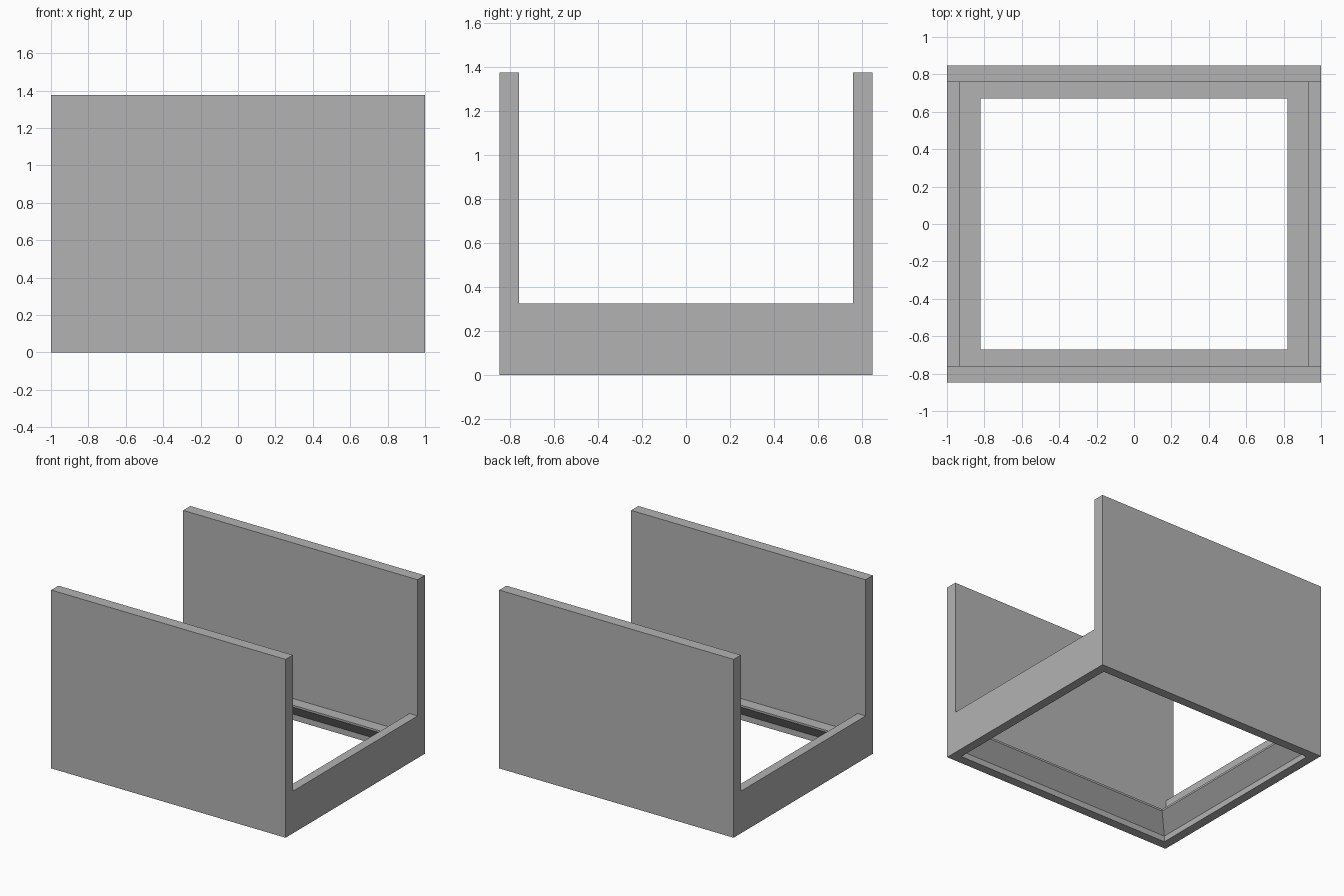
import bpy
import bmesh

default = bpy.data.objects.get("Cube")
if default:
    bpy.data.objects.remove(default, do_unlink=True)

HALF_X, HALF_Y = 1.0, 0.848
WALL_Y = 0.76              # inner face of the tall walls
RIM_Z, TOP_Z = 0.325, 1.375

grey = bpy.data.materials.new("plain_grey")
grey.use_nodes = True
grey.diffuse_color = (0.45, 0.45, 0.45, 1)
grey.node_tree.nodes["Principled BSDF"].inputs["Base Color"].default_value = (0.45, 0.45, 0.45, 1)


def loft(name, loops):
    """Closed solid through a series of equally long point loops."""
    bm = bmesh.new()
    rings = [[bm.verts.new(p) for p in loop] for loop in loops]
    count = len(rings[0])
    for a, b in zip(rings, rings[1:]):
        for i in range(count):
            j = (i + 1) % count
            bm.faces.new((a[i], a[j], b[j], b[i]))
    bm.faces.new(rings[0])
    bm.faces.new(rings[-1])
    bmesh.ops.recalc_face_normals(bm, faces=bm.faces)
    mesh = bpy.data.meshes.new(name)
    bm.to_mesh(mesh)
    bm.free()
    mesh.materials.append(grey)
    obj = bpy.data.objects.new(name, mesh)
    bpy.context.collection.objects.link(obj)
    return obj


def rectangle(x, y, z):
    return [(-x, -y, z), (x, -y, z), (x, y, z), (-x, y, z)]


# Body: U-shaped side profile swept across the width
half = [(HALF_Y, 0), (HALF_Y, TOP_Z), (WALL_Y, TOP_Z), (WALL_Y, RIM_Z)]
profile = half + [(-y, z) for y, z in reversed(half)]
body = loft("walled_frame", [[(x, y, z) for y, z in profile] for x in (-HALF_X, HALF_X)])

# Opening: lower recess, flared underside, lip, and upper recess above the ledge
opening = loft("opening_cutter", [
    rectangle(0.93, 0.777, -0.1),
    rectangle(0.93, 0.777, 0.045),
    rectangle(0.82, 0.67, 0.16),
    rectangle(0.82, 0.67, 0.175),
    rectangle(0.93, WALL_Y, 0.175),
    rectangle(0.93, WALL_Y, 0.5),
])
opening.hide_render = True

cut = body.modifiers.new("opening", 'BOOLEAN')
cut.operation = 'DIFFERENCE'
cut.solver = 'EXACT'
cut.object = opening
bpy.context.view_layer.objects.active = body
bpy.ops.object.modifier_apply(modifier=cut.name)
bpy.data.objects.remove(opening, do_unlink=True)
